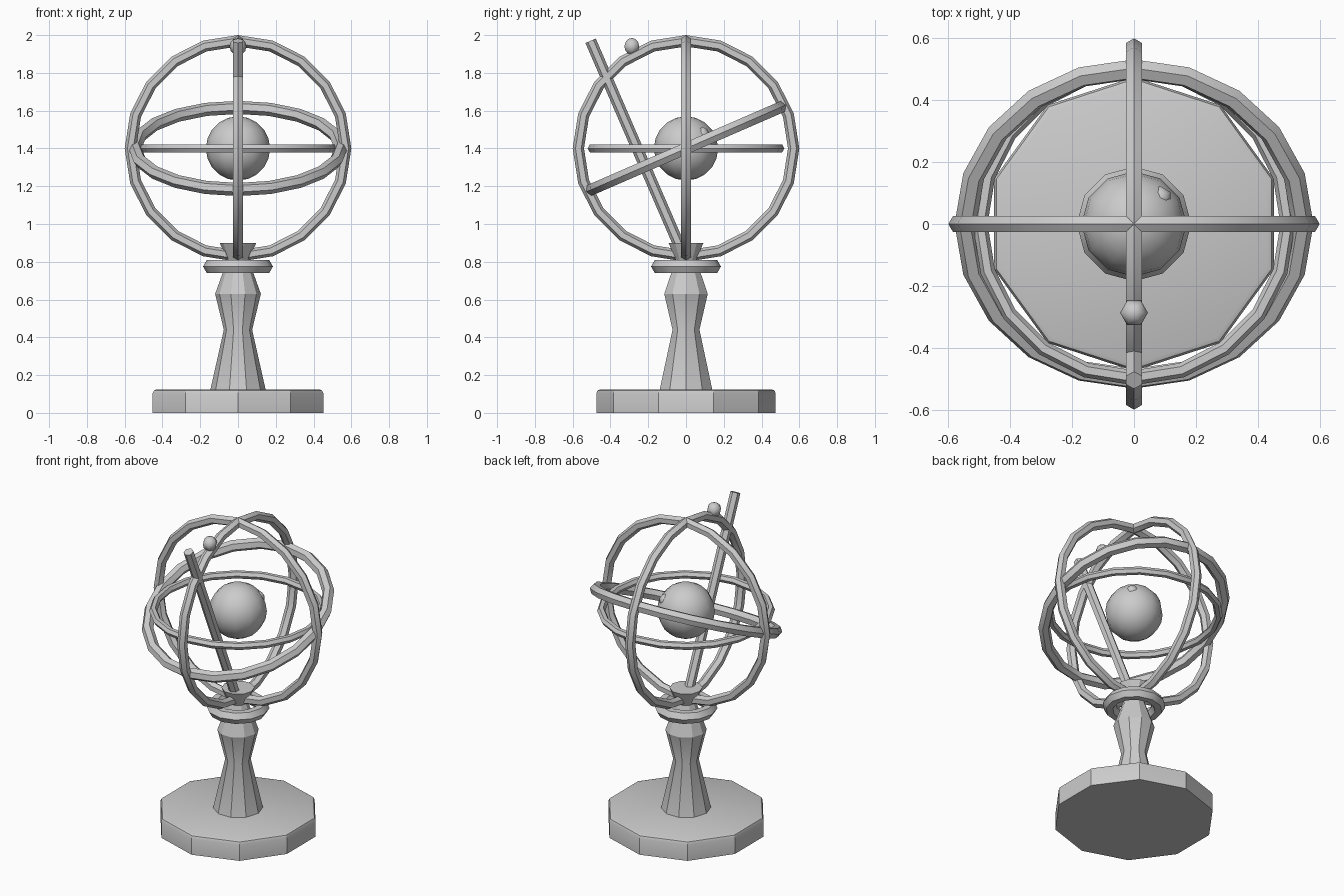
import bpy, math
from mathutils import Vector

if "Cube" in bpy.data.objects:
    bpy.data.objects.remove(bpy.data.objects["Cube"])

grey = bpy.data.materials.new("plain grey")
grey.diffuse_color = (0.6, 0.6, 0.6, 1)
grey.use_nodes = True
grey.node_tree.nodes["Principled BSDF"].inputs["Base Color"].default_value = grey.diffuse_color
CENTRE = Vector((0, 0, 1.4))


def finish(obj, name, angle=30):
    obj.name = name
    obj.data.materials.clear()
    obj.data.materials.append(grey)
    bpy.ops.object.select_all(action='DESELECT')
    obj.select_set(True)
    bpy.context.view_layer.objects.active = obj
    bpy.ops.object.shade_smooth_by_angle(angle=math.radians(angle))
    return obj


def lathe(name, profile, sides, start):
    """Capped turned shape from (radius, z) points."""
    verts, faces = [], []
    for r, z in profile:
        for i in range(sides):
            a = start + 2 * math.pi * i / sides
            verts.append((r * math.cos(a), r * math.sin(a), z))
    for k in range(len(profile) - 1):
        for i in range(sides):
            j = (i + 1) % sides
            faces.append((k * sides + i, k * sides + j, (k + 1) * sides + j, (k + 1) * sides + i))
    faces.append(tuple(reversed(range(sides))))
    faces.append(tuple(range((len(profile) - 1) * sides, len(profile) * sides)))
    mesh = bpy.data.meshes.new(name)
    mesh.from_pydata(verts, [], faces)
    obj = bpy.data.objects.new(name, mesh)
    bpy.context.collection.objects.link(obj)
    return finish(obj, name)


def ring(name, major, minor, loc, rot=(0, 0, 0), segments=20):
    bpy.ops.mesh.primitive_torus_add(major_radius=major, minor_radius=minor, location=loc,
                                     rotation=[math.radians(a) for a in rot],
                                     major_segments=segments, minor_segments=6)
    return finish(bpy.context.object, name)


def ball(name, radius, loc, segments, rings, turn=0):
    bpy.ops.mesh.primitive_uv_sphere_add(radius=radius, location=loc, segments=segments,
                                         ring_count=rings, rotation=(0, 0, turn))
    return finish(bpy.context.object, name, 70)


# Ten-sided base with softened upper rim
lathe("base", [(0.475, 0), (0.475, 0.103), (0.468, 0.119), (0.453, 0.125)], 10, math.pi / 2)

# Turned stem with flared cup
lathe("stem", [(0.147, 0.12), (0.075, 0.44), (0.121, 0.63), (0.08, 0.745),
               (0.058, 0.81), (0.097, 0.9)], 10, 0)
ring("stem_collar", 0.145, 0.04, (0, 0, 0.775), segments=12)

# Nested rings around the globe
ring("meridian_ring_front", 0.57, 0.03, CENTRE, (90, 0, 0))
ring("meridian_ring_side", 0.57, 0.03, CENTRE, (0, 90, 0))
ring("horizon_ring", 0.497, 0.024, CENTRE)
ring("tilted_ring", 0.545, 0.035, CENTRE, (23.5, 0, 0))

# Globe with a small raised spot
ball("globe", 0.17, CENTRE, 12, 10)
ball("globe_spot", 0.04, CENTRE + Vector((0.58, 0.58, 0.5)).normalized() * 0.14, 6, 5)

# Slanted rod rising from the cup
low, high = Vector((0, -0.02, 0.85)), Vector((0, -0.505, 1.97))
bpy.ops.mesh.primitive_cylinder_add(vertices=6, radius=0.03, depth=(high - low).length,
                                    location=(low + high) / 2)
rod = bpy.context.object
rod.rotation_euler = (math.atan2(low.y - high.y, high.z - low.z), 0, 0)
finish(rod, "slanted_rod")

# Bead on the side meridian
ball("ring_bead", 0.045, (0, -0.287, 1.94), 6, 6, math.pi / 2)
